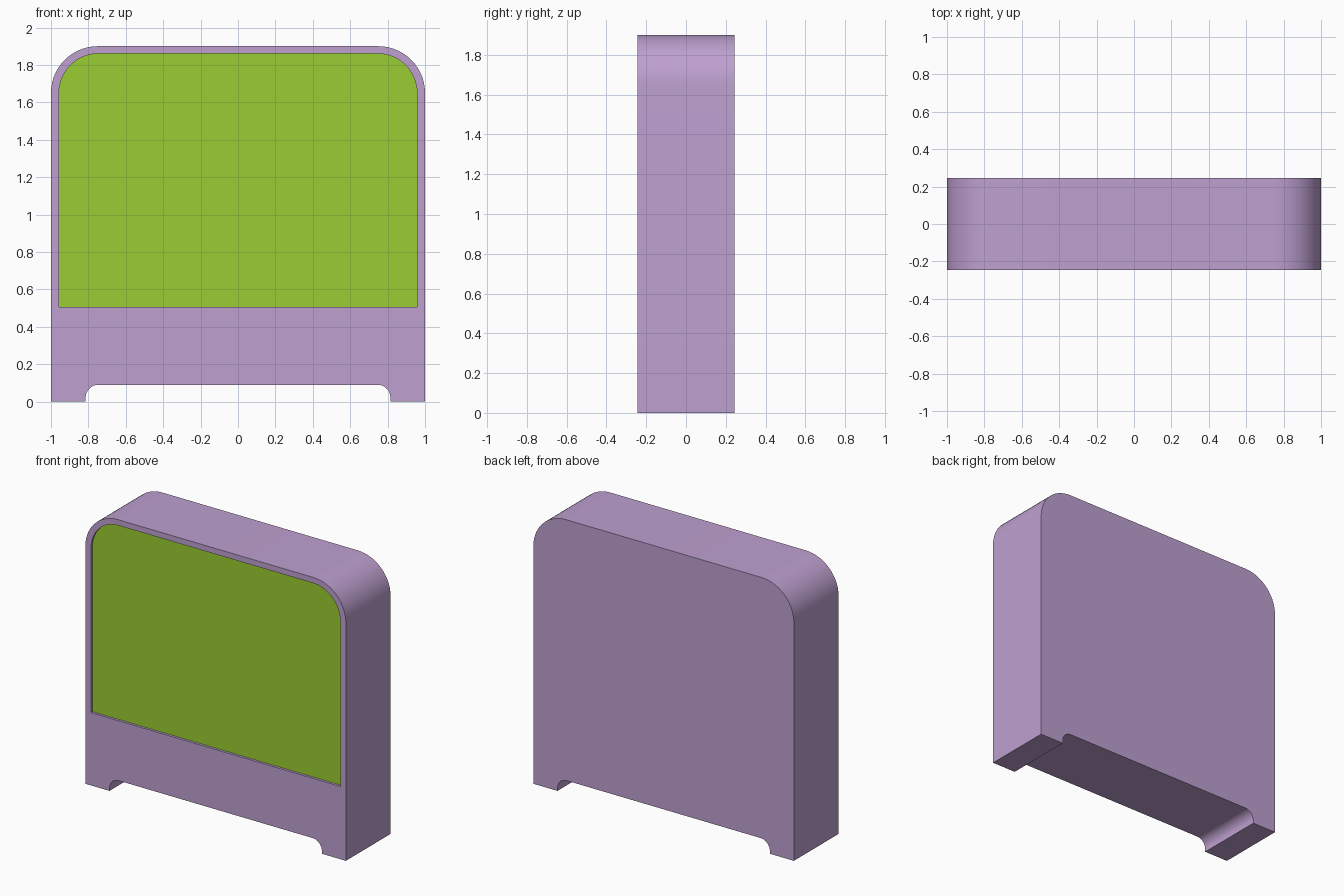
import bpy, bmesh
from math import pi, tan, sin, cos
from mathutils import Vector

if "Cube" in bpy.data.objects:
    bpy.data.objects.remove(bpy.data.objects["Cube"])

HALF_DEPTH = 0.245
RECESS = 0.017


def rounded(corners, steps=14):
    """Profile in x/z: each corner is (x, z, radius); rounded by an arc."""
    pts, n = [], len(corners)
    for i, (x, z, r) in enumerate(corners):
        p = Vector((x, z))
        if r == 0:
            pts.append(p)
            continue
        a = (Vector(corners[i - 1][:2]) - p).normalized()
        b = (Vector(corners[(i + 1) % n][:2]) - p).normalized()
        # all rounded corners are right angles
        centre = p + (a + b) * r
        for k in range(steps + 1):
            t = k / steps * pi / 2
            pts.append(centre - b * r * cos(t) - a * r * sin(t))
    return pts


def material(name, color):
    mat = bpy.data.materials.new(name)
    mat.diffuse_color = color
    mat.use_nodes = True
    mat.node_tree.nodes["Principled BSDF"].inputs["Base Color"].default_value = mat.diffuse_color
    return mat


def prism(name, profile, y0, y1, mat=None):
    """Extrude an x/z profile from y0 to y1."""
    bm = bmesh.new()
    face = bm.faces.new([bm.verts.new((p.x, y0, p.y)) for p in profile])
    ext = bmesh.ops.extrude_face_region(bm, geom=[face], use_keep_orig=True)
    moved = [g for g in ext["geom"] if isinstance(g, bmesh.types.BMVert)]
    bmesh.ops.translate(bm, verts=moved, vec=(0, y1 - y0, 0))
    bmesh.ops.recalc_face_normals(bm, faces=bm.faces)
    mesh = bpy.data.meshes.new(name)
    bm.to_mesh(mesh)
    bm.free()
    obj = bpy.data.objects.new(name, mesh)
    bpy.context.collection.objects.link(obj)
    if mat:
        mesh.materials.append(mat)
    return obj


def select_only(obj):
    bpy.ops.object.select_all(action='DESELECT')
    obj.select_set(True)
    bpy.context.view_layer.objects.active = obj


purple = material("purple", (0.515, 0.352, 0.63, 1))
green = material("green", (0.323, 0.61, 0.032, 1))

# Body: rounded top, shallow arch between two feet
outline = rounded([
    (-1, 0, 0), (-1, 1.9, 0.25), (1, 1.9, 0.25), (1, 0, 0),
    (0.815, 0, 0), (0.815, 0.09, 0.07), (-0.815, 0.09, 0.07), (-0.815, 0, 0)])
body = prism("body", outline, -HALF_DEPTH, HALF_DEPTH, purple)

# Recess in the front for the panel
opening = rounded([(-0.957, 0.505, 0), (-0.957, 1.86, 0.21),
                   (0.957, 1.86, 0.21), (0.957, 0.505, 0)])
floor_y = -HALF_DEPTH + RECESS
cutter = prism("recess_cutter", opening, -HALF_DEPTH - 0.1, floor_y + 0.003, purple)
cutter.hide_render = True
cut = body.modifiers.new("recess", 'BOOLEAN')
cut.operation = 'DIFFERENCE'
cut.solver = 'EXACT'
cut.object = cutter
select_only(body)
bpy.ops.object.modifier_apply(modifier=cut.name)
bpy.data.objects.remove(cutter)

# Front panel sitting on the recess floor
panel = prism("front_panel", opening, floor_y, floor_y + 0.003, green)

for obj in (body, panel):
    select_only(obj)
    bpy.ops.object.shade_smooth_by_angle()
